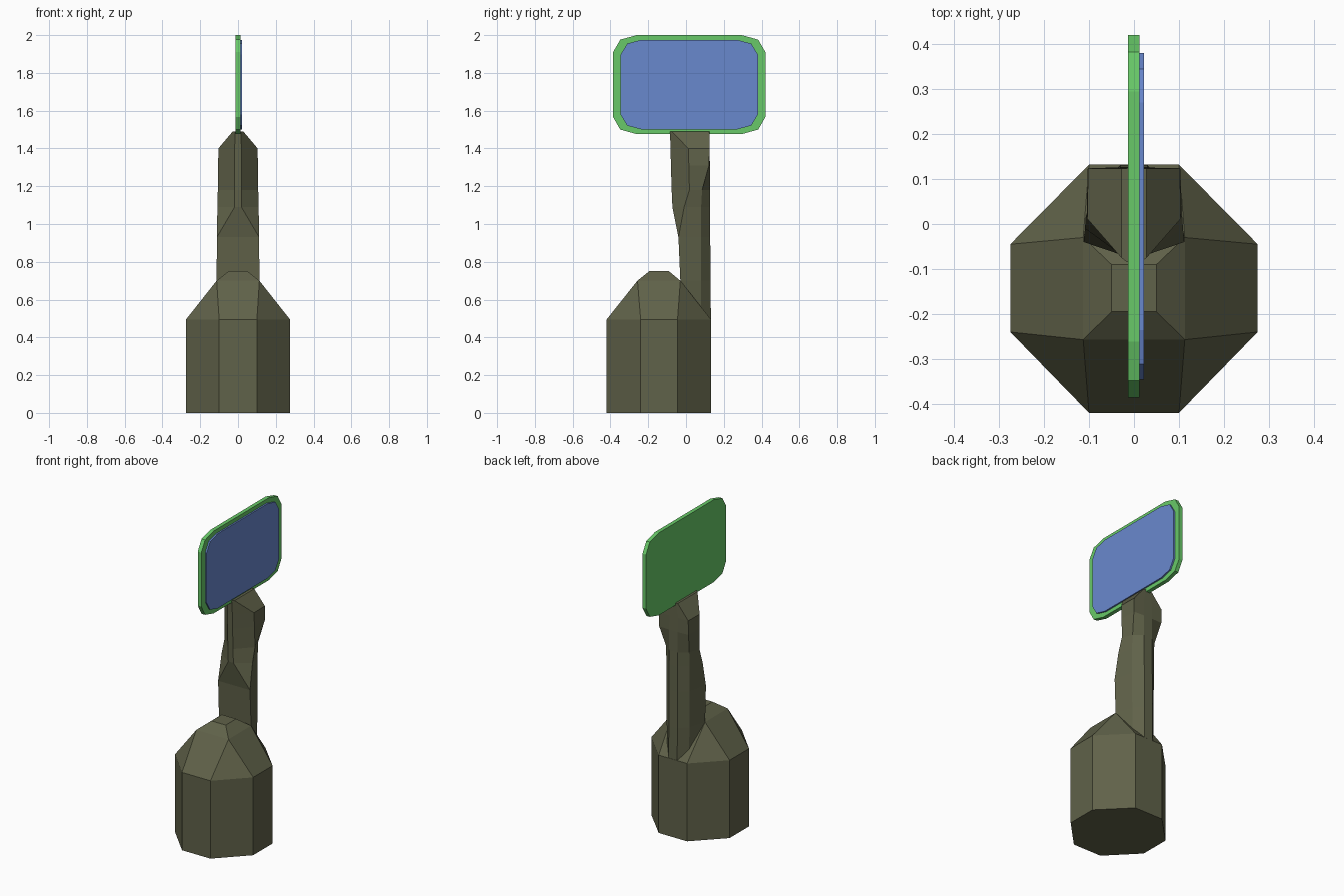
import bpy, bmesh

if "Cube" in bpy.data.objects:
    bpy.data.objects.remove(bpy.data.objects["Cube"])


def material(name, rgb):
    m = bpy.data.materials.new(name)
    m.diffuse_color = (*rgb, 1)
    m.use_nodes = True
    m.node_tree.nodes["Principled BSDF"].inputs["Base Color"].default_value = m.diffuse_color
    return m


def loft(name, rings, mat):
    """Skin a stack of equal-length closed rings and cap both ends."""
    bm = bmesh.new()
    loops = [[bm.verts.new(p) for p in ring] for ring in rings]
    n = len(rings[0])
    for a, b in zip(loops, loops[1:]):
        for i in range(n):
            j = (i + 1) % n
            bm.faces.new((a[i], a[j], b[j], b[i]))
    bm.faces.new(loops[0][::-1])
    bm.faces.new(loops[-1])
    bmesh.ops.remove_doubles(bm, verts=bm.verts, dist=0.0005)
    bmesh.ops.recalc_face_normals(bm, faces=bm.faces)
    me = bpy.data.meshes.new(name)
    bm.to_mesh(me)
    bm.free()
    ob = bpy.data.objects.new(name, me)
    bpy.context.collection.objects.link(ob)
    me.materials.append(mat)
    return ob


def mirrored(half, z):
    """Half outline (x >= 0, front to back) mirrored into a full ring."""
    return [(x, y, z) for x, y in half] + [(-x, y, z) for x, y in half[::-1]]


olive = material("olive", (0.117, 0.122, 0.067))
green = material("green", (0.138, 0.584, 0.138))
blue = material("blue", (0.141, 0.246, 0.617))

# Octagonal base with a faceted dome; corners collapse to a square ring
octagon = [(0.1, -0.42), (0.275, -0.24), (0.275, -0.045), (0.1, 0.132)]


def square(w, y0, y1):
    return [(w, y0), (w, y0), (w, y1), (w, y1)]


loft("base", [mirrored(octagon, 0), mirrored(octagon, 0.495),
              mirrored(square(0.113, -0.257, -0.03), 0.70),
              mirrored(square(0.05, -0.195, -0.09), 0.75)], olive)

# Neck: flat front low down, narrow front ridge and wider head higher up
neck = [
    (0.42, [(0.11, -0.02), (0.11, -0.02), (0.075, 0.08), (0.03, 0.132)]),
    (0.70, [(0.113, -0.03), (0.113, -0.03), (0.08, 0.08), (0.03, 0.13)]),
    (0.93, [(0.112, -0.04), (0.112, -0.04), (0.082, 0.08), (0.03, 0.128)]),
    (1.09, [(0.018, -0.072), (0.109, -0.01), (0.082, 0.08), (0.03, 0.127)]),
    (1.18, [(0.018, -0.076), (0.107, 0.018), (0.082, 0.085), (0.03, 0.126)]),
    (1.31, [(0.018, -0.08), (0.105, 0.015), (0.103, 0.122), (0.03, 0.126)]),
    (1.40, [(0.018, -0.082), (0.104, 0.012), (0.102, 0.124), (0.03, 0.125)]),
    (1.49, [(0.015, -0.085), (0.028, -0.075), (0.028, 0.123), (0.015, 0.124)]),
]
loft("neck", [mirrored(half, z) for z, half in neck], olive)


# Rounded-rectangle sign panel and its raised face
def panel_ring(x, hy, hz, cuts):
    corner = [(hy, hz - cuts[3]), (hy - cuts[0], hz - cuts[1]), (hy - cuts[2], hz)]
    ring = []
    for sy, sz in ((1, 1), (-1, 1), (-1, -1), (1, -1)):
        pts = corner if sy * sz > 0 else corner[::-1]
        ring += [(x, 0.017 + sy * y, 1.738 + sz * z) for y, z in pts]
    return ring


frame_cuts = (0.038, 0.024, 0.125, 0.09)
face_cuts = (0.035, 0.02, 0.11, 0.078)
loft("sign_panel", [panel_ring(x, 0.403, 0.262, frame_cuts)
                    for x in (-0.013, 0.012)], green)
loft("sign_face", [panel_ring(x, 0.363, 0.237, face_cuts)
                   for x in (0.010, 0.022)], blue)
